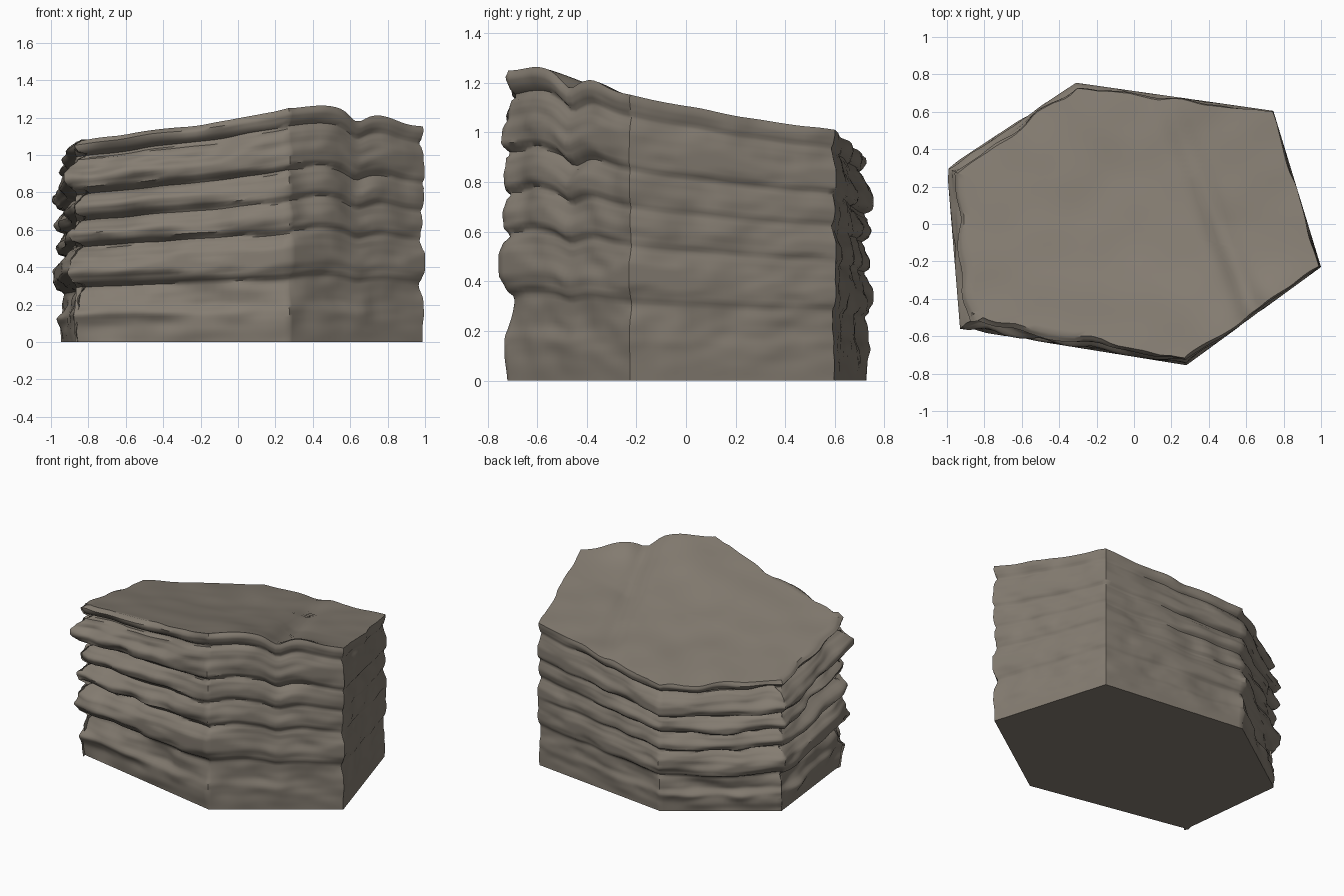
import bpy, bmesh, math
from mathutils import Vector, noise

if "Cube" in bpy.data.objects:
    bpy.data.objects.remove(bpy.data.objects["Cube"])

# Outer footprint corners (x, y, ledge depth), counter-clockwise
CORNERS = [(1.0, -.23, .02), (.745, .605, .015), (-.31, .755, .045),
           (-1.0, .30, .085), (-.93, -.56, .13), (.28, -.755, .055)]
# Strata profile: (fraction of height, inset 0 = ledge tip, 1 = crevice)
PROFILE = [(0, .6), (.07, .5), (.13, .45), (.18, .75), (.23, .75), (.275, .85), (.30, .35),
           (.35, 0), (.40, .15), (.445, .5), (.475, .85), (.50, .3), (.535, .2),
           (.585, .6), (.61, .9), (.635, .35), (.67, .22), (.715, .6), (.74, 1.0),
           (.765, .25), (.81, 0), (.86, .4), (.90, .7), (.925, 1.1), (.945, .6),
           (.975, .4), (1, .6)]
PER_SIDE, LEVELS, RINGS = 26, 84, 22


def gauss(x, y, cx, cy, r):
    return math.exp(-((x - cx) ** 2 + (y - cy) ** 2) / (r * r))


def height(x, y):
    # tilted top plane with a diagonal groove, a step and gentle lumps
    s = .93 * x + .37 * y - .408
    fade = max(0, min(1, 1 - y / .7))
    h = 1.06 + .09 * x - .19 * y
    h -= .035 * math.exp(-(s / .06) ** 2) * (.3 + .7 * fade)
    h -= .04 * fade / (1 + math.exp(-s * 40))
    h += .045 * gauss(x, y, .4, -.6, .3) + .04 * gauss(x, y, .76, -.38, .13)
    h -= .02 * gauss(x, y, -.1, .15, .3)
    return h + .012 * noise.noise(Vector((x * 4, y * 4, 3)))


def inset(t):
    for (t0, a), (t1, b) in zip(PROFILE, PROFILE[1:]):
        if t <= t1:
            f = (t - t0) / (t1 - t0)
            f = f * f * (3 - 2 * f)
            return a + (b - a) * f
    return PROFILE[-1][1]


# Perimeter samples: position, inward direction, ledge depth
n = len(CORNERS)
normals = []
for i in range(n):
    a, b = Vector(CORNERS[i][:2]), Vector(CORNERS[(i + 1) % n][:2])
    d = (b - a).normalized()
    normals.append(Vector((-d.y, d.x)))
perimeter = []
for i in range(n):
    a, b = CORNERS[i], CORNERS[(i + 1) % n]
    for k in range(PER_SIDE):
        f = k / PER_SIDE
        p = Vector(a[:2]).lerp(Vector(b[:2]), f)
        m = normals[i]
        if k == 0:
            m = normals[i] + normals[i - 1]
            m = m * (2 / m.length_squared)
        perimeter.append((p, m, a[2] + (b[2] - a[2]) * f))

bm = bmesh.new()


def bridge(r0, r1):
    for i in range(len(r0)):
        j = (i + 1) % len(r0)
        bm.faces.new((r0[i], r0[j], r1[j], r1[i]))


# Layered side walls
rings, count = [], len(perimeter)
for lv in range(LEVELS + 1):
    t = lv / LEVELS
    ring = []
    for p, m, amp in perimeter:
        mid = math.sin(math.pi * t)
        shift = .02 * mid * noise.noise(Vector((p.x * 2.5, p.y * 2.5, 7)))
        d = amp * inset(max(0, min(1, t + shift)))
        low = min(1, t * 8)
        d += low * (.008 + amp * .4) * noise.noise(Vector((p.x * 5, p.y * 5, t * 9)))
        d += low * .006 * noise.noise(Vector((p.x * 11, p.y * 11, t * 20)))
        q = p + m * max(d, 0)
        ring.append(bm.verts.new((q.x, q.y, t * height(q.x, q.y))))
    if rings:
        bridge(rings[-1], ring)
    rings.append(ring)

# Uneven top surface, closing in on the middle
edge = [v.co.copy() for v in rings[-1]]
last = rings[-1]
for r in range(1, RINGS):
    f = 1 - r / RINGS
    ring = [bm.verts.new((c.x * f, c.y * f, height(c.x * f, c.y * f))) for c in edge]
    bridge(last, ring)
    last = ring
peak = bm.verts.new((0, 0, height(0, 0)))
for i in range(count):
    bm.faces.new((last[i], last[(i + 1) % count], peak))

# Flat underside
bm.faces.new(list(reversed(rings[0])))
bmesh.ops.recalc_face_normals(bm, faces=bm.faces)

mesh = bpy.data.meshes.new("layered_rock")
bm.to_mesh(mesh)
bm.free()
rock = bpy.data.objects.new("layered_rock", mesh)
bpy.context.collection.objects.link(rock)

stone = bpy.data.materials.new("grey_brown_stone")
stone.diffuse_color = (.235, .205, .168, 1)
stone.use_nodes = True
stone.node_tree.nodes["Principled BSDF"].inputs["Base Color"].default_value = stone.diffuse_color
mesh.materials.append(stone)

bpy.context.view_layer.objects.active = rock
rock.select_set(True)
bpy.ops.object.shade_smooth_by_angle(angle=math.radians(50))
